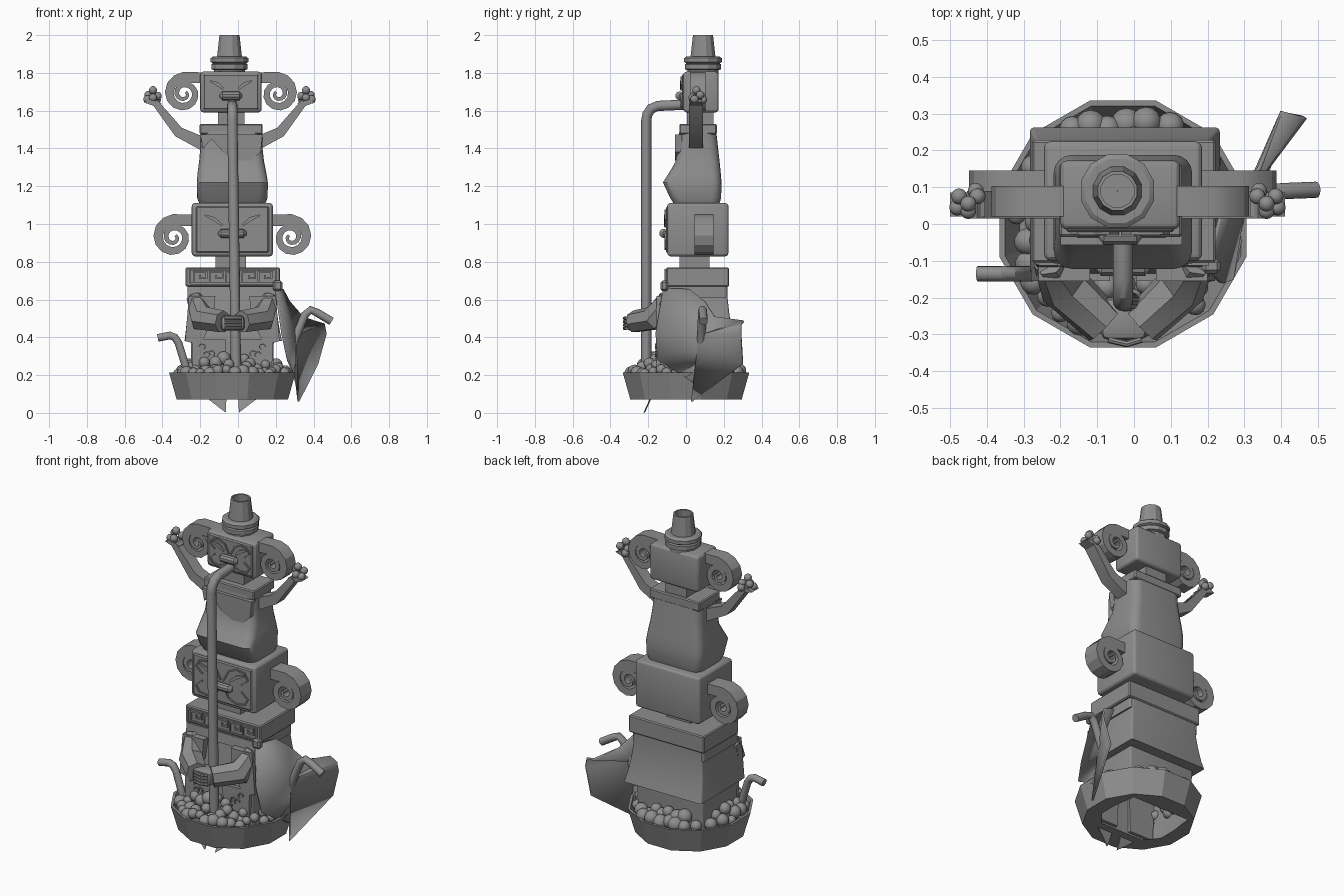
import bpy, bmesh, math, random
from mathutils import Vector

random.seed(4)
if "Cube" in bpy.data.objects:
    bpy.data.objects.remove(bpy.data.objects["Cube"], do_unlink=True)

stone = bpy.data.materials.new("stone_grey")
stone.use_nodes = True
GREY = (0.27, 0.27, 0.27, 1)
stone.diffuse_color = GREY
stone.node_tree.nodes["Principled BSDF"].inputs["Base Color"].default_value = GREY
made = []
CX = -0.03


def add(name, bm):
    bmesh.ops.recalc_face_normals(bm, faces=bm.faces)
    me = bpy.data.meshes.new(name)
    bm.to_mesh(me)
    bm.free()
    me.materials.append(stone)
    ob = bpy.data.objects.new(name, me)
    bpy.context.collection.objects.link(ob)
    made.append(ob)
    return ob


def skin(name, rings, caps=(True, True)):
    """Join equal-length rings of points into one surface."""
    bm = bmesh.new()
    vs = [[bm.verts.new(p) for p in r] for r in rings]
    n = len(rings[0])
    for a, b in zip(vs, vs[1:]):
        for i in range(n):
            j = (i + 1) % n
            bm.faces.new((a[i], a[j], b[j], b[i]))
    for use, r in zip(caps, (vs[0], vs[-1])):
        if use:
            bm.faces.new(r)
    return add(name, bm)


def loft(name, sections, c=0.02, caps=(True, True)):
    """Stack round-cornered rectangles given as z, x centre, half width, front and back y."""
    rings = []
    for z, x, h, y0, y1 in sections:
        ring = []
        for q, (px, py) in enumerate(((x + h - c, y1 - c), (x - h + c, y1 - c),
                                      (x - h + c, y0 + c), (x + h - c, y0 + c))):
            for k in range(5):
                a = (q + k / 4) * math.pi / 2
                ring.append((px + c * math.cos(a), py + c * math.sin(a), z))
        rings.append(ring)
    return skin(name, rings, caps)


def lathe(name, x, y, profile, n):
    turn = [2 * math.pi * (i + 0.5) / n for i in range(n)]
    return skin(name, [[(x + r * math.cos(a), y + r * math.sin(a), z) for a in turn]
                       for r, z in profile], (False, False))


def box(name, x0, x1, y0, y1, z0, z1, bevel=0.0, segs=2):
    bm = bmesh.new()
    bmesh.ops.create_cube(bm, size=1)
    for v in bm.verts:
        v.co = ((x0 + x1) / 2 + v.co.x * (x1 - x0), (y0 + y1) / 2 + v.co.y * (y1 - y0),
                (z0 + z1) / 2 + v.co.z * (z1 - z0))
    if bevel:
        bmesh.ops.bevel(bm, geom=bm.edges[:], offset=bevel, segments=segs, profile=0.5, affect='EDGES')
    return add(name, bm)


def plate(name, pts, y0, y1):
    return skin(name, [[(x, y, z) for x, z in pts] for y in (y0, y1)])


def ribbon(name, pts, widths, y0, y1):
    """Flat band following a path in the upright plane."""
    pts = [Vector(p) for p in pts]
    rings = []
    for i, p in enumerate(pts):
        a = (p - pts[i - 1]).normalized() if i else (pts[1] - p).normalized()
        b = (pts[i + 1] - p).normalized() if i < len(pts) - 1 else a
        t = (a + b).normalized()
        w = widths[i] if isinstance(widths, list) else widths
        n = Vector((-t.y, t.x)) * (w / 2 / max(0.6, t.dot(a)))
        q, r = p + n, p - n
        rings.append([(q.x, y0, q.y), (q.x, y1, q.y), (r.x, y1, r.y), (r.x, y0, r.y)])
    return skin(name, rings)


def tube(name, pts, radii, ref, n=14):
    pts = [Vector(p) for p in pts]
    rings = []
    for i, p in enumerate(pts):
        t = (pts[min(i + 1, len(pts) - 1)] - pts[max(i - 1, 0)]).normalized()
        u = (Vector(ref) - t * t.dot(Vector(ref))).normalized()
        v = t.cross(u)
        r = radii[i] if isinstance(radii, list) else radii
        rings.append([p + r * (u * math.cos(2 * math.pi * k / n) + v * math.sin(2 * math.pi * k / n))
                      for k in range(n)])
    return skin(name, rings)


def ball(bm, p, r):
    d = bmesh.ops.create_uvsphere(bm, u_segments=14, v_segments=9, radius=r)
    bmesh.ops.translate(bm, verts=d["verts"], vec=p)


# Bowl with a square opening underneath
lathe("bowl", CX, 0, [(0.305, 0.07), (0.347, 0.215), (0.332, 0.215), (0.29, 0.09)], 12)
bm = bmesh.new()
outer = [bm.verts.new((CX + 0.305 * math.cos(a), 0.305 * math.sin(a), 0.07))
         for a in [2 * math.pi * (i + 0.5) / 12 for i in range(12)]]
inner = []
for v in outer:
    d = Vector((v.co.x - CX, v.co.y))
    k = min(0.21 / abs(d.x), (0.19 if d.y > 0 else 0.14) / abs(d.y))
    inner.append(bm.verts.new((CX + d.x * k, d.y * k, 0.07)))
for i in range(12):
    j = (i + 1) % 12
    bm.faces.new((outer[i], outer[j], inner[j], inner[i]))
add("bowl_floor", bm)

# Fruit balls heaped in the bowl
bm = bmesh.new()
placed = []
for _ in range(2500):
    a, d = random.uniform(0, 2 * math.pi), random.uniform(0.15, 0.295)
    x, y = CX + d * math.cos(a), d * math.sin(a)
    if abs(x - CX) < 0.22 and -0.15 < y < 0.21:
        continue
    p = Vector((x, y, 0.205 + random.uniform(0, 0.09) * (0.32 - d) / 0.15))
    if all((p - q).length > 0.045 for q in placed) and len(placed) < 110:
        placed.append(p)
        ball(bm, p, random.uniform(0.024, 0.038) + (0.006 if y > 0.2 else 0))
add("bowl_balls", bm)

# Lower body: hollow base, legs, coat, belt
loft("lower_base", [(0.07, CX, 0.215, -0.14, 0.19), (0.42, CX, 0.22, -0.13, 0.2)], 0.008, (False, True))
loft("coat", [(0.38, -0.025, 0.258, -0.135, 0.262), (0.44, -0.028, 0.248, -0.128, 0.245),
              (0.52, -0.03, 0.238, -0.12, 0.23), (0.61, CX, 0.228, -0.11, 0.22),
              (0.67, CX, 0.225, -0.105, 0.22)], 0.012)
loft("coat_band", [(0.61, CX, 0.238, -0.118, 0.215), (0.67, CX, 0.238, -0.112, 0.215)], 0.01)
box("belt_block", -0.277, 0.222, -0.105, 0.228, 0.668, 0.77, 0.006, 1)
box("belt_knob", 0.185, 0.235, -0.135, -0.095, 0.645, 0.7, 0.01, 1)
ribbon("belt_frame", [(-0.255, 0.685), (-0.255, 0.757), (0.2, 0.757), (0.2, 0.685), (-0.255, 0.685)],
       0.008, -0.113, -0.1)
for i in range(5):
    x, s = -0.235 + i * 0.086, 0.017
    steps = [(0, 0), (0, 3), (4, 3), (4, 1), (2, 1), (2, 2)]
    ribbon("belt_key", [(x + a * s, 0.696 + b * s) for a, b in steps], 0.009, -0.113, -0.1)
for s in (-1, 1):
    x = CX + s * 0.125
    plate("trouser_leg", [(x - 0.08, 0.08), (x + 0.08, 0.08), (x + 0.09, 0.39), (x - 0.09, 0.39)], -0.155, -0.12)
    for j in range(4):
        curl = [(x + s * (0.035 - 0.025 * j + 0.017 * math.cos(k)), 0.35 - 0.022 * (j % 2) - 0.018 * j
                 + 0.014 * math.sin(k)) for k in [0.7 * m for m in range(7)]]
        ribbon("leg_curl", curl, 0.006, -0.163, -0.15)
    skin("cloth_tip", [[(CX + s * 0.03, -0.18 + d, 0.1), (CX + s * 0.035, -0.225 + d, 0.002),
                        (CX + s * 0.165, -0.18 + d, 0.1)] for d in (0, 0.008)])
    # Sleeve with coat fold behind it
    tube("sleeve", [(CX + s * 0.2, -0.1, 0.61), (CX + s * 0.16, -0.17, 0.5), (CX + s * 0.05, -0.275, 0.482)],
         [0.045, 0.07, 0.06], (0, 0, 1), 7)
    plate("coat_lapel", [(CX + s * 0.09, 0.62), (CX + s * 0.23, 0.62), (CX + s * 0.25, 0.38),
                         (CX + s * 0.17, 0.36), (CX + s * 0.1, 0.5)], -0.155, -0.11)

# Hands closed on the drinking tube
box("clasped_hands", -0.09, 0.035, -0.315, -0.2, 0.435, 0.515, 0.02, 2)
for i in range(4):
    z = 0.447 + i * 0.018
    tube("finger", [(-0.07, -0.314, z), (-0.02, -0.326, z), (0.02, -0.314, z)], 0.009, (0, 0, 1), 8)

# Drinking tube and two bent straws
tube("drinking_tube", [(-0.01, -0.21, 0.2), (-0.03, -0.21, 1.55), (-0.03, -0.205, 1.58), (-0.03, -0.185, 1.61),
                       (-0.03, -0.15, 1.625), (-0.03, 0.0, 1.632)], 0.027, (1, 0, 0), 16)
tube("left_straw", [(0.29, 0.08, 0.36), (0.355, 0.085, 0.52), (0.385, 0.088, 0.545), (0.42, 0.09, 0.53),
                    (0.495, 0.093, 0.485)], 0.022, (0, 1, 0))
tube("right_straw", [(-0.26, -0.135, 0.19), (-0.315, -0.135, 0.37), (-0.335, -0.135, 0.4),
                     (-0.36, -0.135, 0.41), (-0.425, -0.135, 0.397)], 0.021, (0, 1, 0))


def head(tag, cx, hw, z0, z1, y0, y1, curl_x, curl_r, curl_z, ey0, ey1):
    """Rounded box head with line-work face and a spiral on each side."""
    box(tag + "_head", cx - hw, cx + hw, y0, y1, z0, z1, 0.02, 3)
    h, zm = z1 - z0, (z0 + z1) / 2
    box(tag + "_face_plate", cx - hw * 0.9, cx + hw * 0.9, y0 - 0.007, y0 + 0.01, z0 + h * 0.07, z1 - h * 0.07,
        0.006, 1)
    nz = zm - 0.02
    tube(tag + "_mouth", [(cx - hw * 0.33, y0 - 0.012, nz), (cx - hw * 0.27, y0 - 0.018, nz),
                          (cx + hw * 0.27, y0 - 0.018, nz), (cx + hw * 0.33, y0 - 0.012, nz)],
         [0.012, 0.024, 0.024, 0.012], (0, 0, 1), 10)
    for s in (-1, 1):
        for up in (-1, 1):
            lobe = [(0.04, 0.05), (0.2, 0.28), (0.45, 0.36), (0.7, 0.33), (0.8, 0.2), (0.6, 0.07)]
            ribbon(tag + "_face_line", [(cx + s * a * hw, zm + up * b * h) for a, b in lobe], 0.008,
                   y0 - 0.014, y0)
        ribbon(tag + "_eye", [(cx + s * a * hw, zm + b * h) for a, b in ((0.25, 0.08), (0.45, 0.2), (0.68, 0.27))],
               [0.012, 0.02, 0.008], y0 - 0.016, y0)
        path, wide = [(cx + s * (hw - 0.02), curl_z + 0.73 * curl_r)], [0.5 * curl_r]
        for k in range(25):
            f = k / 24
            a, r = math.pi / 2 - f * 3.75 * math.pi, curl_r * (0.75 - 0.65 * f ** 1.1)
            path.append((cx + s * (curl_x + r * math.cos(a)), curl_z + r * math.sin(a)))
            wide.append(curl_r * (0.5 - 0.38 * f ** 0.6))
        ribbon(tag + "_side_curl", path, wide, ey0, ey1)


# Lower head and neck
box("lower_neck", -0.118, 0.042, -0.035, 0.125, 0.76, 0.84)
head("lower", CX, 0.215, 0.828, 1.112, -0.1, 0.225, 0.31, 0.122, 0.93, 0.045, 0.145)

# Upper body: barrel torso with a pointed belly, collar, bib
loft("upper_torso", [(1.1, CX, 0.172, -0.06, 0.175), (1.14, CX, 0.187, -0.085, 0.186),
                     (1.22, CX, 0.188, -0.122, 0.188), (1.27, -0.032, 0.182, -0.09, 0.184),
                     (1.33, -0.034, 0.172, -0.055, 0.178), (1.42, -0.035, 0.163, -0.045, 0.168),
                     (1.49, -0.035, 0.165, -0.035, 0.16)], 0.05)
box("collar_block", -0.203, 0.13, -0.035, 0.163, 1.475, 1.53, 0.006, 1)
plate("bib", [(-0.2, 1.475), (0.13, 1.475), (0.12, 1.38), (0.07, 1.335), (0, 1.335), (-0.06, 1.36),
              (-0.14, 1.45), (-0.185, 1.4)], -0.057, -0.02)
box("upper_neck", -0.105, 0.035, 0.005, 0.145, 1.52, 1.6)

# Raised arms and knobbly hands
for s in (-1, 1):
    ax = -0.045
    ribbon("raised_arm", [(ax + s * a, z) for a, z in ((0.13, 1.42), (0.27, 1.487), (0.395, 1.645))],
           [0.072, 0.055, 0.035], 0.015, 0.09)
    plate("hand_palm", [(ax + s * 0.36, 1.64), (ax + s * 0.375, 1.615), (ax + s * 0.455, 1.645),
                        (ax + s * 0.42, 1.66)], 0.02, 0.085)
    bm = bmesh.new()
    for a, y, z in ((0, 0.05, 0.04), (-0.025, 0.07, 0.01), (0.025, 0.07, 0.015), (0, 0.03, 0),
                    (0.03, 0.04, -0.008), (-0.02, 0.085, -0.01)):
        ball(bm, (ax + s * (0.405 + a), y + 0.005, 1.668 + z), 0.022)
    add("hand_knobs", bm)

# Upper head and open hat
head("upper", -0.0375, 0.163, 1.59, 1.807, -0.015, 0.173, 0.248, 0.115, 1.69, 0.02, 0.103)
lathe("hat", -0.045, 0.09, [(0.085, 1.79), (0.085, 1.815), (0.1, 1.82), (0.1, 1.845), (0.09, 1.85), (0.103, 1.857),
                            (0.103, 1.878), (0.09, 1.887), (0.068, 1.887), (0.055, 2.0), (0.046, 2.0),
                            (0.05, 1.87), (0.001, 1.87)], 12)

# Cape sheet swinging out to the side, with a folded upper corner
edge = [(0.2, -0.12, 0.66), (0.235, 0.02, 0.655), (0.27, 0.1, 0.59), (0.34, 0.15, 0.51), (0.4, 0.305, 0.485),
        (0.455, 0.29, 0.47), (0.465, 0.29, 0.42), (0.42, 0.3, 0.26), (0.32, 0.03, 0.06), (0.31, 0.06, 0.15),
        (0.265, -0.15, 0.28), (0.235, -0.16, 0.42)]
bm = bmesh.new()
hub = bm.verts.new((0.3, 0.07, 0.41))
vs = [bm.verts.new(p) for p in edge]
for i in range(len(vs)):
    bm.faces.new((hub, vs[i], vs[(i + 1) % len(vs)]))
sheet = add("side_cape", bm).modifiers.new("thickness", 'SOLIDIFY')
sheet.thickness, sheet.offset = 0.012, 0

# Smooth the gentle curves, keep the edges crisp
bpy.ops.object.select_all(action='DESELECT')
for ob in made:
    ob.select_set(True)
bpy.context.view_layer.objects.active = made[0]
bpy.ops.object.shade_smooth_by_angle(angle=math.radians(28))
